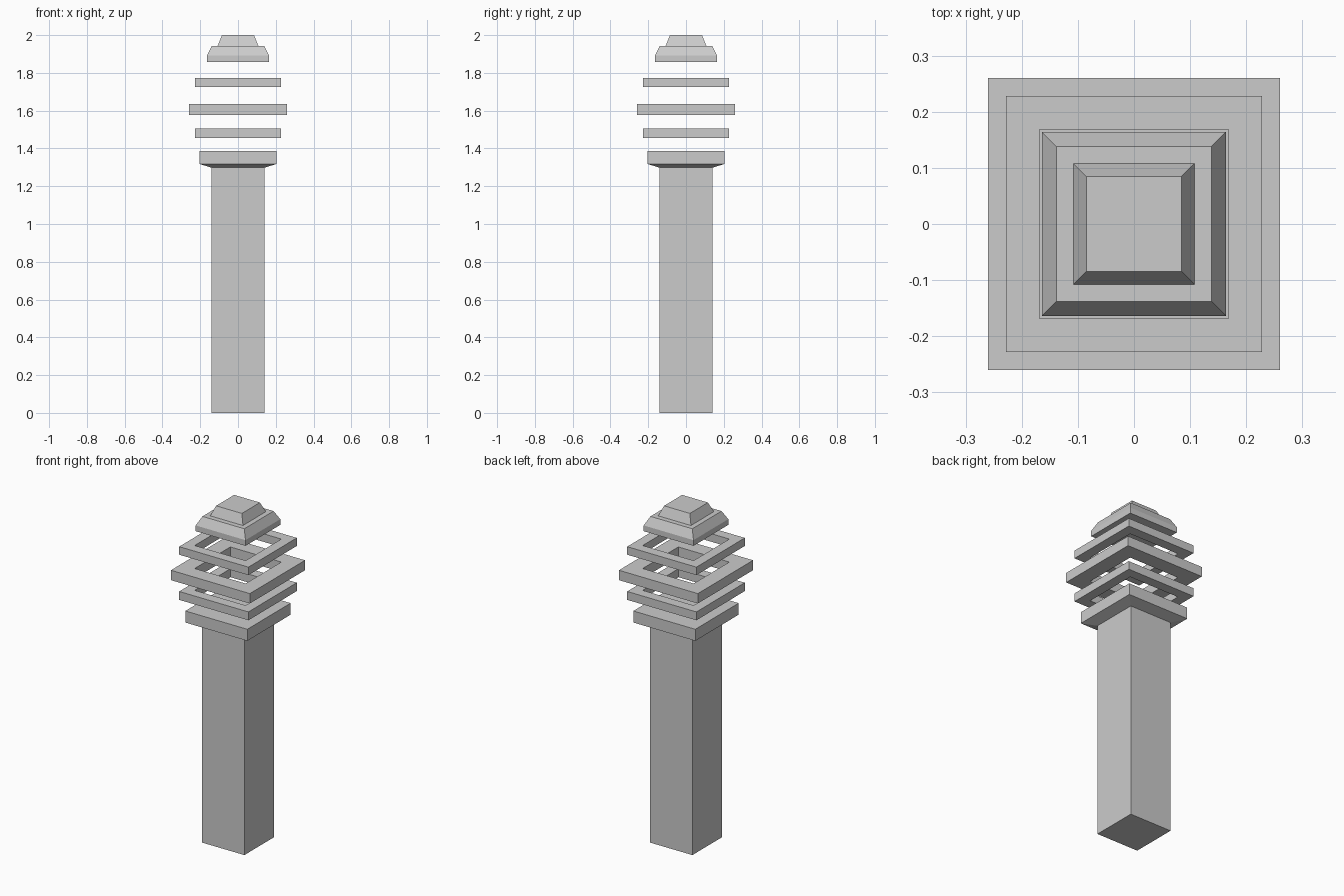
import bpy, bmesh

cube = bpy.data.objects.get("Cube")
if cube:
    bpy.data.objects.remove(cube)

grey = bpy.data.materials.new("stone_grey")
grey.use_nodes = True
colour = (0.6, 0.6, 0.6, 1)
grey.diffuse_color = colour
grey.node_tree.nodes["Principled BSDF"].inputs["Base Color"].default_value = colour


def square_loft(name, profile, closed=False):
    """Sweep a (half width, height) profile around a square; closed makes a ring."""
    bm = bmesh.new()
    loops = [[bm.verts.new((sx * r, sy * r, z))
              for sx, sy in ((-1, -1), (1, -1), (1, 1), (-1, 1))]
             for r, z in profile]
    pairs = list(zip(loops, loops[1:]))
    if closed:
        pairs.append((loops[-1], loops[0]))
    else:
        bm.faces.new(loops[0][::-1])
        bm.faces.new(loops[-1])
    for low, high in pairs:
        for i in range(4):
            j = (i + 1) % 4
            bm.faces.new((low[i], low[j], high[j], high[i]))
    bmesh.ops.recalc_face_normals(bm, faces=bm.faces)
    mesh = bpy.data.meshes.new(name)
    bm.to_mesh(mesh)
    bm.free()
    mesh.materials.append(grey)
    obj = bpy.data.objects.new(name, mesh)
    bpy.context.collection.objects.link(obj)


# Post with its flared collar
square_loft("post_and_collar", [(0.14, 0), (0.14, 1.298), (0.204, 1.318), (0.204, 1.387)])

# Floating square rings
inner = 0.168
for name, outer, bottom, top in (("lower_ring", 0.228, 1.456, 1.506),
                                 ("middle_ring", 0.26, 1.577, 1.636),
                                 ("upper_ring", 0.228, 1.725, 1.773)):
    square_loft(name, [(outer, bottom), (outer, top), (inner, top), (inner, bottom)], True)

# Stepped cap
square_loft("cap", [(0.164, 1.858), (0.164, 1.892), (0.138, 1.943),
                    (0.108, 1.943), (0.085, 2.0)])
